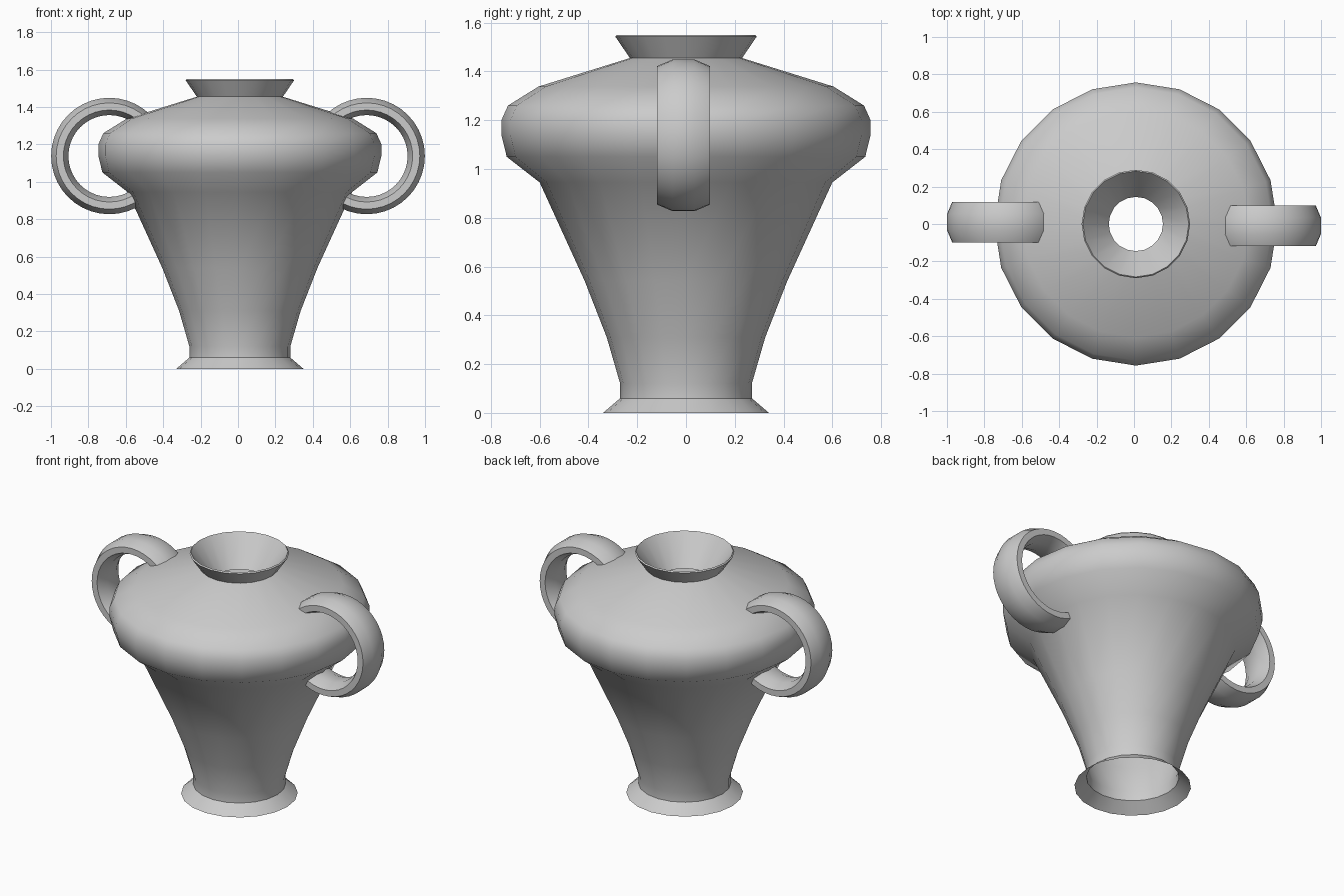
import bpy, bmesh
from math import radians, cos, sin, pi

if "Cube" in bpy.data.objects:
    bpy.data.objects.remove(bpy.data.objects["Cube"])


def make_object(name, bm, location, angle):
    mesh = bpy.data.meshes.new(name)
    bmesh.ops.recalc_face_normals(bm, faces=bm.faces)
    bm.to_mesh(mesh)
    bm.free()
    obj = bpy.data.objects.new(name, mesh)
    bpy.context.collection.objects.link(obj)
    obj.location = location
    bpy.ops.object.select_all(action='DESELECT')
    obj.select_set(True)
    bpy.context.view_layer.objects.active = obj
    bpy.ops.object.shade_smooth_by_angle(angle=radians(angle))
    return obj


def revolve(name, points, steps, axis, location, closed=False, angle=40):
    """Spin a profile of 3D points a full turn around an axis."""
    bm = bmesh.new()
    verts = [bm.verts.new(p) for p in points]
    edges = [bm.edges.new(pair) for pair in zip(verts, verts[1:])]
    if closed:
        edges.append(bm.edges.new((verts[-1], verts[0])))
    bmesh.ops.spin(bm, geom=verts + edges, cent=(0, 0, 0), axis=axis,
                   angle=2 * pi, steps=steps, use_duplicate=False)
    bmesh.ops.remove_doubles(bm, verts=bm.verts, dist=0.0005)
    return make_object(name, bm, location, angle)


# Vase: open foot, tapered body, wide shoulder, then the funnel mouth turned inward
profile = [(0.34, 0), (0.27, 0.06), (0.27, 0.12), (0.325, 0.31),
           (0.415, 0.54), (0.60, 0.945), (0.735, 1.05), (0.757, 1.14),
           (0.757, 1.20), (0.73, 1.26), (0.605, 1.338), (0.23, 1.455),
           (0.29, 1.543), (0.283, 1.55), (0.145, 1.37)]
revolve("vase_body", [(r, 0, z) for r, z in profile], 20, (0, 0, 1), (0.01, 0, 0))

# Ring handles: flattened eight-sided section, partly buried in the shoulder
section = [(0.265 + 0.05 * cos(a), 0.117 * sin(a), 0)
           for a in (pi / 8 + i * pi / 4 for i in range(8))]
for side, x, y in (("left", -0.688, 0.01), ("right", 0.688, -0.01)):
    revolve(side + "_handle", section, 40, (0, 1, 0), (x, y, 1.138),
            closed=True, angle=50)
